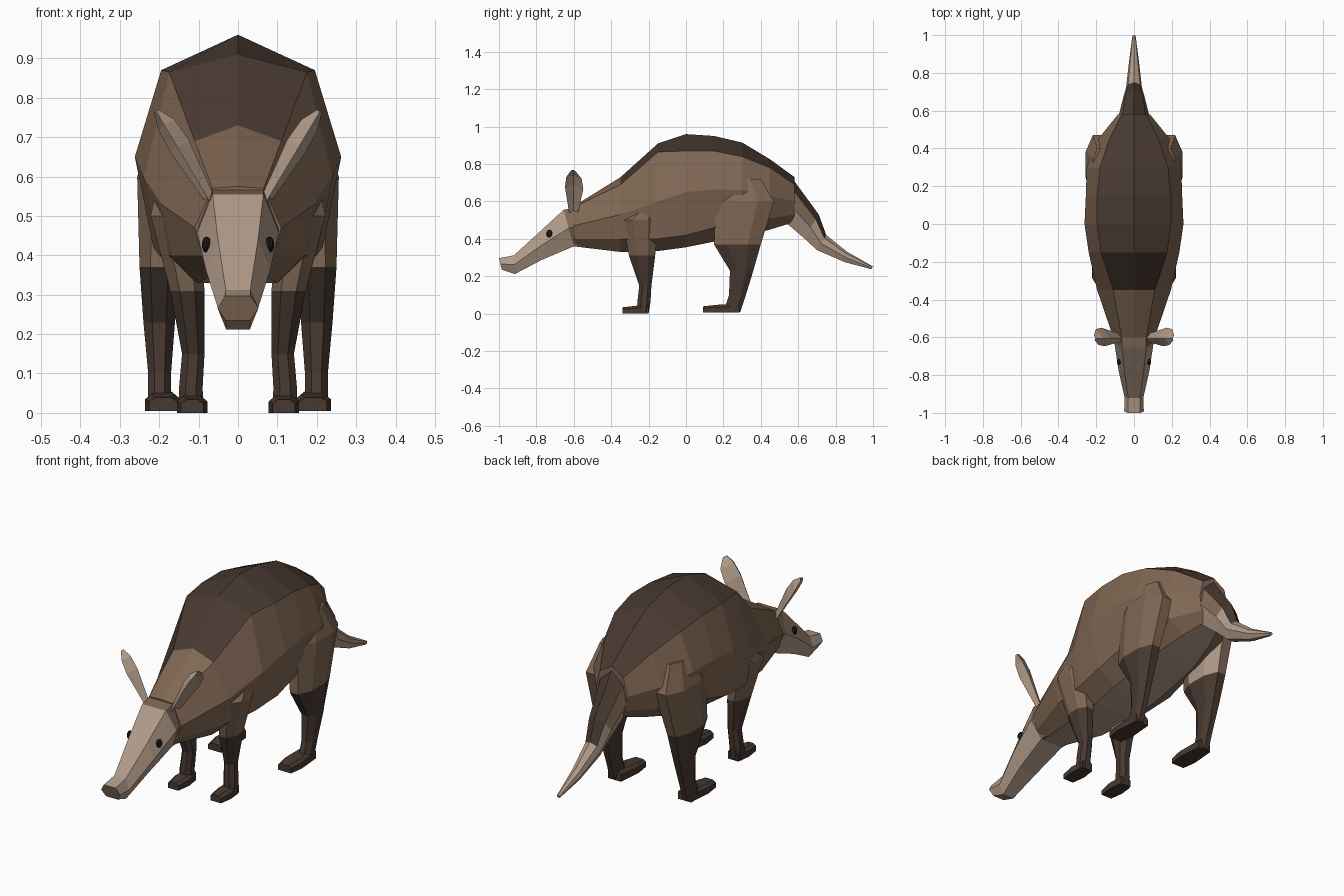
import bpy, bmesh, math
from mathutils import Vector

if "Cube" in bpy.data.objects:
    bpy.data.objects.remove(bpy.data.objects["Cube"])


def material(name, rgb):
    m = bpy.data.materials.new(name)
    m.diffuse_color = (*rgb, 1)
    m.use_nodes = True
    m.node_tree.nodes["Principled BSDF"].inputs["Base Color"].default_value = m.diffuse_color
    return m


MATS = [material("mid brown", (0.215, 0.136, 0.087)),
        material("dark brown", (0.063, 0.041, 0.030)),
        material("pale tan", (0.44, 0.325, 0.245)),
        material("eye black", (0.012, 0.010, 0.009))]
BODY, DARK, PALE, EYE = range(4)


def finish(name, bm, mirror=False):
    bmesh.ops.recalc_face_normals(bm, faces=bm.faces)
    me = bpy.data.meshes.new(name)
    bm.to_mesh(me)
    bm.free()
    for m in MATS:
        me.materials.append(m)
    ob = bpy.data.objects.new(name, me)
    bpy.context.collection.objects.link(ob)
    if mirror:
        ob.modifiers.new("both sides", 'MIRROR')
    return ob


def loft(name, rings, colour, mirror=False, caps=(BODY, BODY)):
    """Skin closed rings; colour(band, segment) gives the material index."""
    bm = bmesh.new()
    rows = [[bm.verts.new(p) for p in r] for r in rings]
    n = len(rows[0])
    for i in range(len(rows) - 1):
        for j in range(n):
            k = (j + 1) % n
            f = bm.faces.new((rows[i][j], rows[i][k], rows[i + 1][k], rows[i + 1][j]))
            f.material_index = colour(i, j)
    for row, c in zip((rows[0], rows[-1]), caps):
        bm.faces.new(row).material_index = c
    return finish(name, bm, mirror)


def symmetric(half):
    """Close a right-hand half ring with its mirror image."""
    return half + [(-x, y, z) for x, y, z in reversed(half) if x > 1e-6]


def tilted(yt, zt, yb, zb, w, profile):
    return symmetric([(w * u, yt + (yb - yt) * t, zt + (zb - zt) * t) for u, t in profile])


def block(z, x0, x1, y0, y1, c=0.28):
    """Eight-sided leg section."""
    dx, dy = (x1 - x0) * c, (y1 - y0) * c
    return [(x0 + dx, y0, z), (x1 - dx, y0, z), (x1, y0 + dy, z), (x1, y1 - dy, z),
            (x1 - dx, y1, z), (x0 + dx, y1, z), (x0, y1 - dy, z), (x0, y0 + dy, z)]


# Body: y, top z, then x,z of ridge edge, widest, lower and belly edges
sections = [
    (-0.60, .575, .065, .57, .11, .47, .09, .40, .05, .36),
    (-0.35, .73, .11, .69, .195, .53, .17, .40, .10, .33),
    (-0.15, .91, .175, .865, .24, .60, .20, .40, .11, .335),
    (0.00, .96, .195, .87, .262, .65, .215, .42, .12, .355),
    (0.15, .95, .195, .87, .255, .665, .21, .46, .12, .385),
    (0.30, .915, .18, .84, .25, .66, .20, .48, .11, .41),
    (0.45, .825, .13, .78, .19, .63, .16, .51, .08, .45),
    (0.58, .73, .065, .69, .085, .60, .07, .53, .035, .49)]
rings = [symmetric([(0, s[0], s[1])] + [(s[k], s[0], s[k + 1]) for k in (2, 4, 6, 8)])
         for s in sections]
loft("body", rings,
     lambda i, j: PALE if j == 4 else DARK if j in (0, 8) and i > 0 else BODY)

# Head: first band is neck coloured, the snout is pale with a brown nose
hp = [(.62, 0), (1, .5), (.6, 1)]
head = [(-.58, .57, -.56, .36, .105), (-.655, .555, -.60, .36, .104),
        (-.78, .44, -.77, .288, .082), (-.92, .312, -.915, .212, .05),
        (-1.0, .297, -.985, .235, .052)]
loft("head", [tilted(*h, hp) for h in head],
     lambda i, j: BODY if i == 0 else PALE)

# Tail: dark stripe on top, pale below and at the tip
tp = [(0, 0), (.75, .2), (1, .55), (.5, 1)]
tail = [(.56, .735, .53, .49, .088), (.71, .53, .63, .405, .058),
        (.75, .42, .70, .34, .042), (.86, .332, .85, .275, .027),
        (1.0, .252, .99, .238, .009)]
loft("tail", [tilted(*t, tp) for t in tail],
     lambda i, j: DARK if i < 2 and j in (0, 6) else BODY if i == 0 and j in (1, 5) else PALE,
     caps=(BODY, PALE))

# Legs: brown thighs, dark below
front = [(.60, .12, .20, -.22, -.15), (.50, .10, .222, -.34, -.15),
         (.31, .085, .172, -.305, -.165), (.15, .085, .142, -.25, -.185),
         (.06, .09, .15, -.26, -.19), (0, .085, .15, -.26, -.2)]
loft("front_leg", [block(*r) for r in front],
     lambda i, j: DARK if i > 1 else BODY, True, (BODY, DARK))
hind = [(.72, .14, .215, .20, .40), (.60, .12, .256, .16, .47),
        (.37, .15, .25, .15, .40), (.23, .16, .24, .235, .36),
        (.10, .17, .228, .23, .32), (.01, .17, .228, .20, .29)]
loft("hind_leg", [block(*r) for r in hind],
     lambda i, j: DARK if i > 1 else PALE if j in (5, 6) else BODY, True, (BODY, DARK))


# Feet: blunt wedges pointing forward
def foot(name, x0, x1, back, toe, z0):
    def ring(y, inset, h):
        return [(x0 + inset, y, z0), (x1 - inset, y, z0), (x1 - inset, y, z0 + h * .7),
                (x1 - inset - .015, y, z0 + h), (x0 + inset + .015, y, z0 + h),
                (x0 + inset, y, z0 + h * .7)]
    loft(name, [ring(back, .01, .05), ring(toe + .07, 0, .042), ring(toe, .01, .034)],
         lambda i, j: DARK, True, (DARK, DARK))


foot("front_foot", .078, .155, -.20, -.34, 0)
foot("hind_foot", .145, .236, .285, .09, .005)

# Ears: cupped leaves opening outwards
base, tip = Vector((.068, -.605, .53)), Vector((.208, -.605, .765))
out = Vector((.86, 0, -.51))
side = Vector((0, 1, 0))
ears = []
for s, w in ((0, .45), (.3, .7), (.62, 1), (.85, .85), (1, .25)):
    c = base.lerp(tip, s)
    ears.append([c - side * .042 * w, c - out * .035 * w,
                 c + out * .022 * w + side * .056 * w,
                 c - out * .018 * w + side * .003])
loft("ear", ears, lambda i, j: PALE, True, (PALE, PALE))

# Eyes
bm = bmesh.new()
bmesh.ops.create_uvsphere(bm, u_segments=8, v_segments=5, radius=1)
for v in bm.verts:
    v.co = Vector((.080 + v.co.x * .012, -.73 + v.co.y * .017, .427 + v.co.z * .021))
for f in bm.faces:
    f.material_index = EYE
finish("eye", bm, True)
